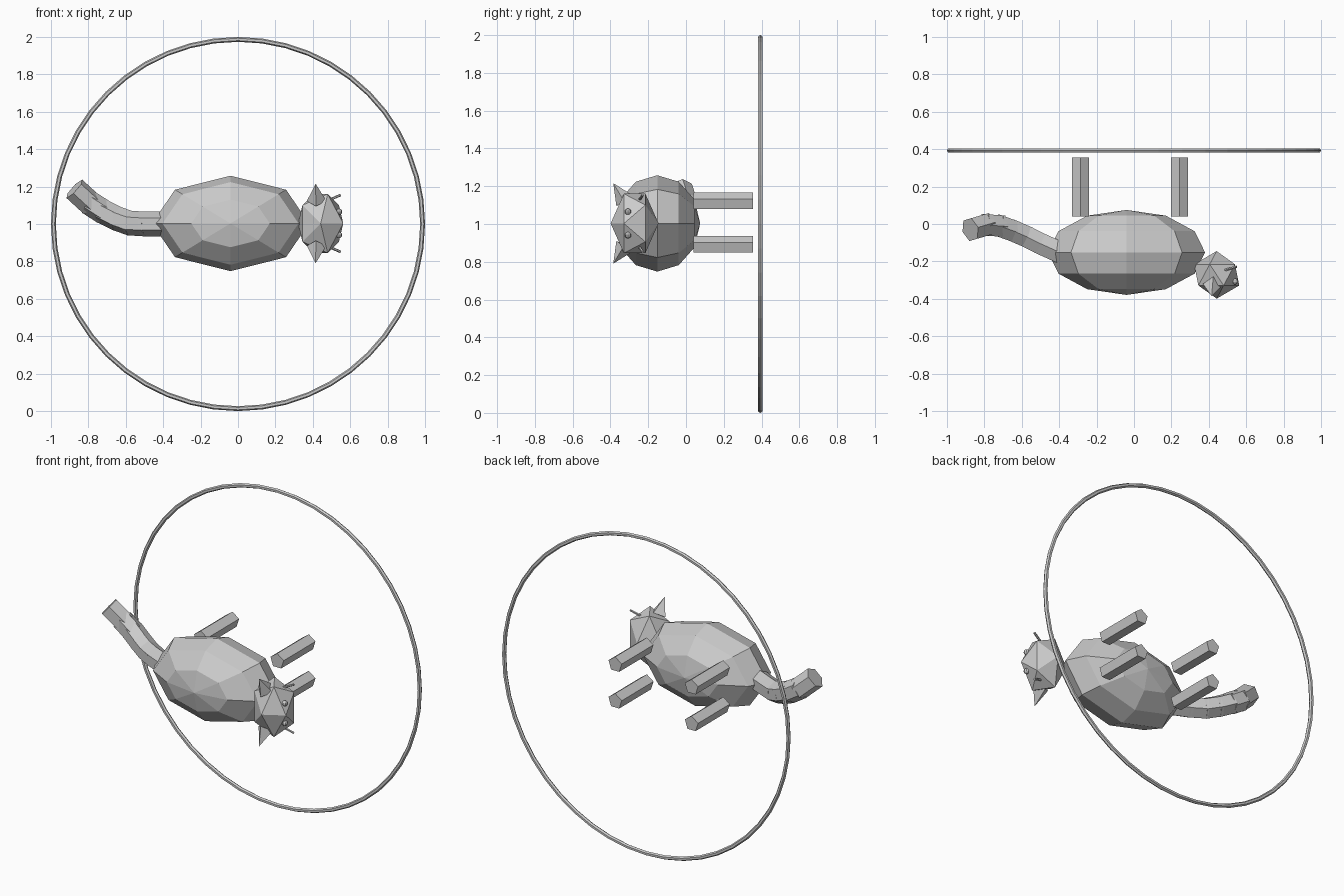
import bpy
from math import radians, cos, sin
from mathutils import Vector

if "Cube" in bpy.data.objects:
    bpy.data.objects.remove(bpy.data.objects["Cube"], do_unlink=True)

grey = bpy.data.materials.new("plain grey")
grey.use_nodes = True
colour = (0.6, 0.6, 0.6, 1)
grey.diffuse_color = colour
grey.node_tree.nodes["Principled BSDF"].inputs["Base Color"].default_value = colour

LIE_DOWN = (radians(90), 0, 0)  # the animal's upward axis points to -y


def finish(name):
    ob = bpy.context.object
    ob.name = name
    ob.data.materials.append(grey)
    return ob


def rod(name, start, end, radius, sides, tip=None):
    """Prism, or cone when tip is 0, between two points."""
    a, b = Vector(start), Vector(end)
    bpy.ops.mesh.primitive_cone_add(
        vertices=sides, radius1=radius, radius2=radius if tip is None else tip,
        depth=(b - a).length, location=(a + b) / 2,
        rotation=(b - a).to_track_quat('Z', 'Y').to_euler())
    return finish(name)


# Ring behind the animal
bpy.ops.mesh.primitive_torus_add(
    location=(0, 0.393, 1), rotation=LIE_DOWN, major_radius=0.987,
    minor_radius=0.013, major_segments=48, minor_segments=6)
finish("ring")

# Faceted body
bpy.ops.mesh.primitive_uv_sphere_add(
    segments=8, ring_count=6, radius=1, location=(-0.04, -0.152, 1.003), rotation=LIE_DOWN)
finish("body").scale = (0.42, 0.255, 0.227)

# Faceted head
bpy.ops.mesh.primitive_ico_sphere_add(
    subdivisions=1, radius=1, location=(0.442, -0.272, 1.003), rotation=LIE_DOWN)
finish("head").scale = (0.135, 0.185, 0.127)

# Paired parts: legs, ears, eyes and whiskers
for side, word in ((1, "upper"), (-1, "lower")):
    def at(x, y, off):
        return (x, y, 1.003 + side * off)

    for x, place in ((-0.287, "rear"), (0.243, "front")):
        bpy.ops.mesh.primitive_cylinder_add(
            vertices=5, radius=0.048, depth=0.315,
            location=at(x, 0.198, 0.115), rotation=LIE_DOWN)
        finish(f"{word}_{place}_leg")
    rod(f"{word}_ear", at(0.42, -0.325, 0.12), at(0.415, -0.385, 0.213), 0.052, 4, 0)
    rod(f"{word}_whisker", at(0.475, -0.25, 0.12), at(0.548, -0.228, 0.152), 0.007, 6)
    bpy.ops.mesh.primitive_uv_sphere_add(
        segments=8, ring_count=6, radius=0.017, location=at(0.54, -0.307, 0.062))
    finish(f"{word}_eye")

# Tail of overlapping prisms along a curved path
path = [(-0.40, -0.15, 1.0), (-0.50, -0.105, 1.0), (-0.58, -0.065, 1.005), (-0.65, -0.035, 1.03),
        (-0.72, -0.01, 1.065), (-0.79, -0.005, 1.11), (-0.875, -0.03, 1.188)]
for i, (a, b) in enumerate(zip(path, path[1:])):
    a, b = Vector(a), Vector(b)
    lap = (b - a).normalized() * 0.012
    last = i == len(path) - 2
    rod(f"tail_segment_{i + 1}", a - lap, b if last else b + lap, 0.066, 6)
